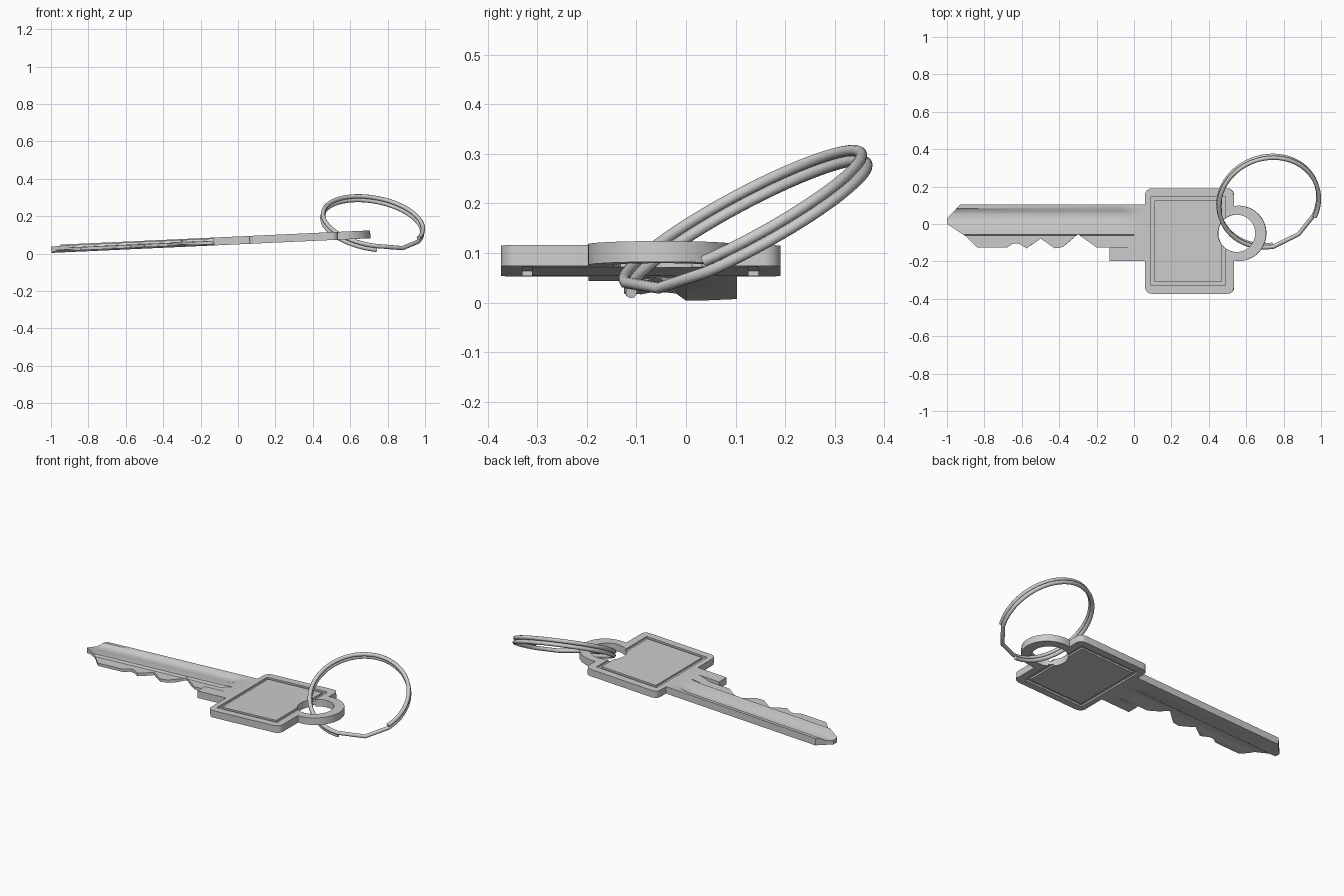
import bpy, bmesh
from math import sin, cos, radians, atan
from mathutils import Vector, Matrix

if "Cube" in bpy.data.objects:
    bpy.data.objects.remove(bpy.data.objects["Cube"])

T = 0.021                      # half thickness of the key
SLOPE = 0.0458                 # the key leans up towards the ring
TILT = Matrix.Translation((0, 0, 0.0708)) @ Matrix.Rotation(-atan(SLOPE), 4, 'Y')


def arc(cx, cy, r, a0, a1, n):
    return [(cx + r * cos(radians(a0 + (a1 - a0) * i / n)),
             cy + r * sin(radians(a0 + (a1 - a0) * i / n))) for i in range(n + 1)]


def loft(name, loops, closed=False):
    """Skin a list of equal point loops; cap the ends unless closed."""
    bm = bmesh.new()
    rows = [[bm.verts.new(p) for p in lp] for lp in loops]
    n = len(rows[0])
    pairs = list(zip(rows, rows[1:])) + ([(rows[-1], rows[0])] if closed else [])
    for a, b in pairs:
        for i in range(n):
            j = (i + 1) % n
            bm.faces.new((a[i], a[j], b[j], b[i]))
    if not closed:
        bm.faces.new(rows[0])
        bm.faces.new(rows[-1])
    bmesh.ops.recalc_face_normals(bm, faces=bm.faces)
    me = bpy.data.meshes.new(name)
    bm.to_mesh(me)
    bm.free()
    ob = bpy.data.objects.new(name, me)
    bpy.context.collection.objects.link(ob)
    return ob


def prism(name, pts, z0, z1):
    return loft(name, [[(x, y, z) for x, y in pts] for z in (z0, z1)])


def activate(ob):
    bpy.ops.object.select_all(action='DESELECT')
    ob.select_set(True)
    bpy.context.view_layer.objects.active = ob


def boolean(ob, cutter, op):
    m = ob.modifiers.new("cut", 'BOOLEAN')
    m.operation, m.object, m.solver = op, cutter, 'EXACT'
    activate(ob)
    bpy.ops.object.modifier_apply(modifier=m.name)
    bpy.data.objects.remove(cutter)


def finish(ob, angle=30):
    activate(ob)
    bpy.ops.object.shade_smooth_by_angle(angle=radians(angle))


# Bow: rounded square with a round eyelet lobe on its right side
X0, X1, Y0, Y1, R = 0.06, 0.535, -0.373, 0.19, 0.035
outline = (arc(0.56, -0.05, 0.148, -99.7, 99.7, 32)
           + arc(X1 - R, Y1 - R, R, 0, 90, 6) + arc(X0 + R, Y1 - R, R, 90, 180, 6)
           + arc(X0 + R, Y0 + R, R, 180, 270, 6) + arc(X1 - R, Y0 + R, R, 270, 360, 6))
bow = prism("bow", outline, -T, T)

# Square groove framing the panel on both faces
for s in (-1, 1):
    loops = []
    for d, z in ((0, 0.011), (0, 0.04), (0.02, 0.04), (0.02, 0.011)):
        a, b, c, e = 0.092 + d, 0.492 - d, -0.33 + d, 0.146 - d
        loops.append([(a, c, s * z), (b, c, s * z), (b, e, s * z), (a, e, s * z)])
    boolean(bow, loft("groove_cutter", loops, True), 'DIFFERENCE')

# Eyelet hole
boolean(bow, prism("hole_cutter", arc(0.55, -0.05, 0.1, 0, 348.75, 31), -0.1, 0.1), 'DIFFERENCE')

# Blade: grooved cross-section (y, z) that fades out to full thickness at the bow
section = [(0.13, T), (0.083, T), (0.07, 0.009), (0.05, 0.003), (0.025, 0.005), (0, 0.012),
           (-0.055, 0.016), (-0.062, 0.004), (-0.16, 0.002),
           (-0.16, -0.014), (-0.09, -0.014), (-0.06, -0.007), (-0.02, -0.008),
           (0.0, -T), (0.13, -T)]
full = [(y, T if i < 9 else -T) for i, (y, z) in enumerate(section)]
blade = loft("blade", [[(x, y, z) for y, z in s] for x, s in
                       ((-1.1, section), (-0.07, section), (0.0, full), (0.064, full))])

# Blade outline with pointed tip and cut teeth
teeth = [(-1, 0.03), (-1, 0.0), (-0.9, -0.065), (-0.84, -0.125), (-0.68, -0.125),
         (-0.645, -0.103), (-0.62, -0.103), (-0.575, -0.13), (-0.5, -0.078),
         (-0.425, -0.13), (-0.38, -0.123), (-0.3, -0.055), (-0.2, -0.125),
         (0.1, -0.128), (0.1, 0.103), (-0.93, 0.103)]
boolean(blade, prism("outline_cutter", teeth, -0.1, 0.1), 'INTERSECT')

# Stop shoulder under the blade
shoulder = prism("shoulder", [(-0.13, -0.197), (0.064, -0.197), (0.064, -0.126), (-0.13, -0.126)], -T, T)

for ob in (bow, blade, shoulder):
    ob.data.transform(TILT)
    finish(ob)

# Split ring: two stacked turns joined by a bent crossover
normal = Vector((0.19, -0.54, 1)).normalized()
u = Vector((1, 0, 0.0))
u = (u - normal * u.dot(normal)).normalized()
v = normal.cross(u)
centre, RAD, OFF = Vector((0.72, 0.12, 0.162)), 0.271, 0.0115


def on_ring(deg, off):
    return centre + RAD * (cos(radians(deg)) * u + sin(radians(deg)) * v) + normal * off


path = [on_ring(-24 + 299 * i / 50, OFF) for i in range(51)]
path.append(on_ring(307, -OFF * 0.6))
path += [on_ring(336 + 299 * i / 50, -OFF) for i in range(51)]
cu = bpy.data.curves.new("split_ring", 'CURVE')
cu.dimensions = '3D'
cu.bevel_depth, cu.bevel_resolution, cu.use_fill_caps = 0.0115, 3, True
sp = cu.splines.new('POLY')
sp.points.add(len(path) - 1)
for p, co in zip(sp.points, path):
    p.co = (*co, 1)
ring = bpy.data.objects.new("split_ring", cu)
bpy.context.collection.objects.link(ring)
activate(ring)
bpy.ops.object.convert(target='MESH')
finish(bpy.context.object, 40)
